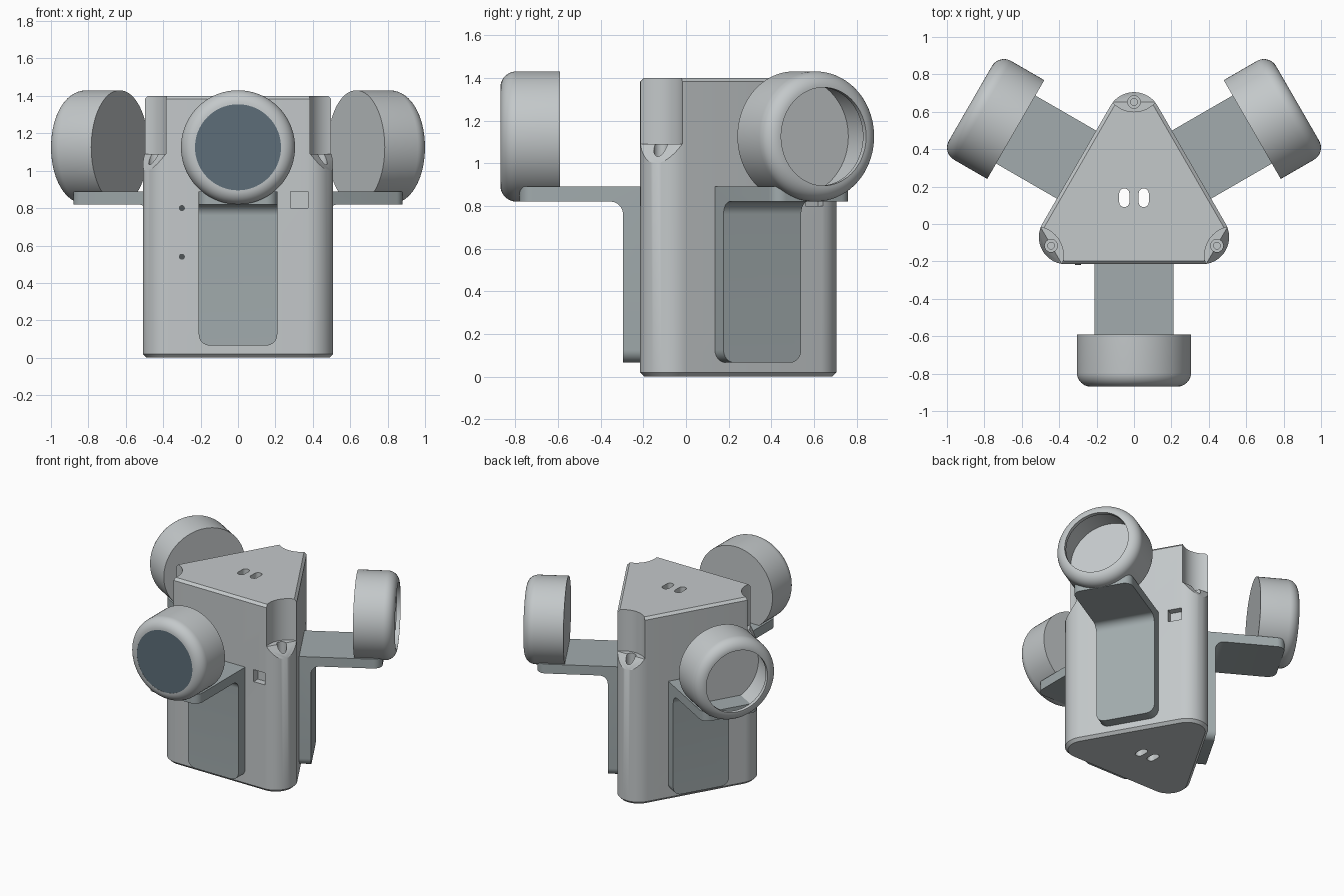
import bpy, bmesh
from math import sin, cos, pi, radians
from mathutils import Vector, Matrix

if "Cube" in bpy.data.objects:
    bpy.data.objects.remove(bpy.data.objects["Cube"], do_unlink=True)

CENTRE_Y = 0.14
TURNS = {"front": 0, "left": 120, "right": 240}


def material(name, rgb):
    m = bpy.data.materials.new(name)
    m.use_nodes = True
    m.diffuse_color = (*rgb, 1)
    m.node_tree.nodes["Principled BSDF"].inputs["Base Color"].default_value = (*rgb, 1)
    return m


shell_grey = material("light grey shell", (0.55, 0.58, 0.59))
arm_grey = material("green grey bracket", (0.36, 0.41, 0.42))
glass_blue = material("dark blue glass", (0.11, 0.155, 0.19))
dark_grey = material("dark grey hole", (0.08, 0.09, 0.095))


def make(name, bm, mat, turn=0):
    """Turn a mesh about the body axis and put it in the scene."""
    bmesh.ops.recalc_face_normals(bm, faces=bm.faces)
    me = bpy.data.meshes.new(name)
    bm.to_mesh(me)
    bm.free()
    me.transform(Matrix.Translation((0, CENTRE_Y, 0)) @ Matrix.Rotation(radians(turn), 4, "Z"))
    me.materials.append(mat)
    ob = bpy.data.objects.new(name, me)
    bpy.context.collection.objects.link(ob)
    return ob


def activate(ob):
    bpy.ops.object.select_all(action="DESELECT")
    ob.select_set(True)
    bpy.context.view_layer.objects.active = ob


def smooth(ob):
    activate(ob)
    bpy.ops.object.shade_smooth_by_angle(angle=radians(32))


def arc(cx, cy, r, a0, a1, n):
    angles = [radians(a0 + (a1 - a0) * i / n) for i in range(n + 1)]
    return [(cx + r * cos(a), cy + r * sin(a)) for a in angles]


def extrude_x(points, half):
    """Extrude a (y, z) profile symmetrically along x."""
    bm = bmesh.new()
    face = bm.faces.new([bm.verts.new((-half, y, z)) for y, z in points])
    new = bmesh.ops.extrude_face_region(bm, geom=[face])["geom"]
    bmesh.ops.translate(bm, vec=(2 * half, 0, 0),
                        verts=[v for v in new if isinstance(v, bmesh.types.BMVert)])
    return bm


def cylinder(r, depth, centre, along_y=False, n=48):
    bm = bmesh.new()
    mat = Matrix.Translation(centre)
    if along_y:
        mat = mat @ Matrix.Rotation(pi / 2, 4, "X")
    bmesh.ops.create_cone(bm, cap_ends=True, segments=n, radius1=r, radius2=r,
                          depth=depth, matrix=mat)
    return bm


def box(size, centre):
    bm = bmesh.new()
    bmesh.ops.create_cube(bm, size=1, matrix=Matrix.Translation(centre) @ Matrix.Diagonal((*size, 1)))
    return bm


def cut(target, bm, turn=0):
    cutter = make("cutter", bm, shell_grey, turn)
    cutter.hide_render = True
    mod = target.modifiers.new("cut", "BOOLEAN")
    mod.operation, mod.solver, mod.object = "DIFFERENCE", "EXACT", cutter
    activate(target)
    bpy.ops.object.modifier_apply(modifier=mod.name)
    bpy.data.objects.remove(cutter, do_unlink=True)


# Body: rounded triangular prism with chamfered ends
def body_outline(r):
    pts = []
    for k in range(3):
        a = 90 + 120 * k
        pts += arc(0.42 * cos(radians(a)), 0.42 * sin(radians(a)), r, a - 60, a + 60, 20)
    return pts


bm = bmesh.new()
rings = []
for z, r in ((0, 0.125), (0.02, 0.145), (1.382, 0.145), (1.4, 0.127)):
    rings.append([bm.verts.new((x, y, z)) for x, y in body_outline(r)])
for low, high in zip(rings, rings[1:]):
    for i in range(len(low)):
        j = (i + 1) % len(low)
        bm.faces.new((low[i], low[j], high[j], high[i]))
bm.faces.new(rings[0])
bm.faces.new(rings[-1])
body = make("body", bm, shell_grey)

for turn in TURNS.values():
    # Corner scoop with sloped seat and stepped screw hole
    cut(body, cylinder(0.153, 0.5, (0, 0.613, 1.34), n=80), turn)
    cut(body, extrude_x([(0.511, 1.09), (0.625, 0.9), (0.7, 0.9), (0.7, 1.2), (0.511, 1.2)], 0.2), turn)
    cut(body, cylinder(0.034, 0.3, (0, 0.512, 1.11), n=24), turn)
    cut(body, cylinder(0.018, 0.3, (0, 0.512, 0.98), n=24), turn)
    # Square port
    cut(body, box((0.095, 0.1, 0.09), (0.328, -0.355, 0.845)), turn)

# Pair of slots running through the top and base
for x in (-0.052, 0.052):
    bm = box((0.054, 0.1, 2), (x, 0, 0.7))
    uprights = [e for e in bm.edges if abs(e.verts[0].co.z - e.verts[1].co.z) > 1]
    bmesh.ops.bevel(bm, geom=uprights, offset=0.0265, segments=6, profile=0.5, affect="EDGES")
    cut(body, bm)
smooth(body)

# Small indicator holes on the front
for i, z in enumerate((0.8, 0.54)):
    make(f"indicator_hole_{i + 1}", cylinder(0.016, 0.006, (-0.3, -0.355, z), True, 24), dark_grey)


# Brackets: L-shaped arms with a filleted elbow and rounded ends
def bracket(turn, name):
    tip, foot, half = -0.92, 0.065, 0.21
    pts = [(-0.34, foot), (-0.435, foot)]
    pts += arc(-0.495, 0.76, 0.06, 0, 90, 10)
    pts += [(tip, 0.82), (tip, 0.89), (-0.34, 0.89)]
    bm = extrude_x(pts, half)

    def rounded(e):
        a, b = (v.co for v in e.verts)
        if abs(a.x - b.x) > 0.01:
            return False
        return max(abs(a.y - tip), abs(b.y - tip)) < 1e-4 or max(abs(a.z - foot), abs(b.z - foot)) < 1e-4

    bmesh.ops.bevel(bm, geom=[e for e in bm.edges if rounded(e)], offset=0.06,
                    segments=8, profile=0.5, affect="EDGES")
    smooth(make(name, bm, arm_grey, turn))


# Cups: thin round housings with a rounded, open outer rim
def cup(turn, name):
    pts = [(0, 0.73), (0.305, 0.73)]
    pts += arc(0.23, 0.935, 0.075, 0, 90, 10)
    pts += arc(0.23, 0.935, 0.045, 90, 0, 10)
    pts += [(0.275, 0.765), (0, 0.765)]
    bm = bmesh.new()
    verts = [bm.verts.new((r, -d, 1.125)) for r, d in pts]
    edges = [bm.edges.new(pair) for pair in zip(verts, verts[1:])]
    bmesh.ops.spin(bm, geom=verts + edges, cent=(0, 0, 1.125), axis=(0, 1, 0),
                   angle=2 * pi, steps=72)
    bmesh.ops.remove_doubles(bm, verts=bm.verts, dist=1e-4)
    smooth(make(name, bm, shell_grey, turn))


for side, turn in TURNS.items():
    bracket(turn, side + "_bracket")
    cup(turn, side + "_cup")

# Glass closing the front cup
smooth(make("front_glass", cylinder(0.23, 0.009, (0, -1.0045, 1.125), True, 72), glass_blue))
